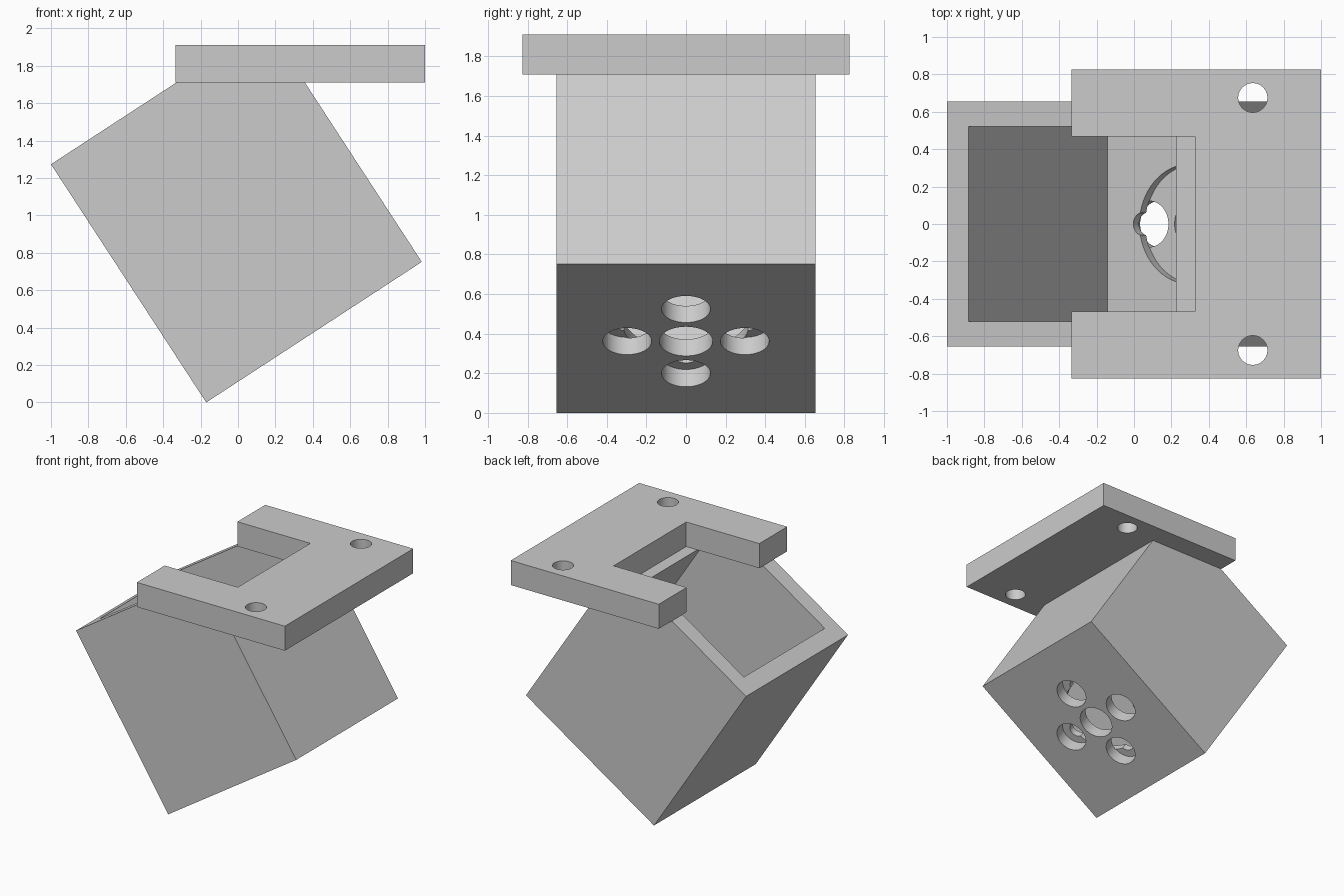
import bpy, bmesh
from math import radians
from mathutils import Matrix, Vector

old = bpy.data.objects.get("Cube")
if old:
    bpy.data.objects.remove(old, do_unlink=True)

grey = bpy.data.materials.new("light_grey")
grey.use_nodes = True
grey.diffuse_color = (0.6, 0.6, 0.6, 1)
grey.node_tree.nodes["Principled BSDF"].inputs["Base Color"].default_value = (0.6, 0.6, 0.6, 1)

WORLD = Matrix.Identity(4)
# Tilted frame of the housing: local x runs along its base, local z up its walls
TILT = Matrix.Translation((-0.17, 0, 0)) @ Matrix.Rotation(radians(-33.1), 4, 'Y')


def finish(name, bm, frame):
    bm.transform(frame)
    mesh = bpy.data.meshes.new(name)
    bm.to_mesh(mesh)
    bm.free()
    mesh.materials.append(grey)
    obj = bpy.data.objects.new(name, mesh)
    bpy.context.collection.objects.link(obj)
    return obj


def block(name, low, high, frame=WORLD):
    low, high = Vector(low), Vector(high)
    bm = bmesh.new()
    bmesh.ops.create_cube(bm, size=1, matrix=Matrix.Translation((low + high) / 2)
                          @ Matrix.Diagonal((*(high - low), 1)))
    return finish(name, bm, frame)


def cylinder(name, x, y, radius, bottom, top, frame=WORLD):
    bm = bmesh.new()
    bmesh.ops.create_cone(bm, cap_ends=True, segments=64, radius1=radius, radius2=radius,
                          depth=top - bottom, matrix=Matrix.Translation((x, y, (bottom + top) / 2)))
    return finish(name, bm, frame)


def carve(obj, cutters):
    bpy.context.view_layer.objects.active = obj
    for cutter in cutters:
        cutter.hide_render = True
        mod = obj.modifiers.new("cut", 'BOOLEAN')
        mod.operation = 'DIFFERENCE'
        mod.solver = 'EXACT'
        mod.object = cutter
        bpy.ops.object.modifier_apply(modifier=mod.name)
        bpy.data.objects.remove(cutter, do_unlink=True)
    bpy.ops.object.select_all(action='DESELECT')
    obj.select_set(True)
    bpy.ops.object.shade_smooth_by_angle(angle=radians(30))


# Open tilted housing, trimmed level beneath the mounting plate
PLATE_Z = 1.71
housing = block("tilted_housing", (0, -0.655, 0), (1.376, 0.655, 1.52), TILT)
FLOOR, SEAT, MID, SPACING = 0.16, 0.1, 0.662, 0.297
cutters = [
    block("trim", (-2, -2, PLATE_Z), (2, 2, 3)),
    block("cavity", (0.137, -0.52, FLOOR), (1.265, 0.52, 2), TILT),
    cylinder("round_recess", MID, 0, 0.32, SEAT, 0.3, TILT),
    cylinder("centre_hole", MID, 0, 0.135, -0.1, 0.3, TILT),
]
# Four counterbored screw holes around the centre
for dx, dy in ((1, 0), (-1, 0), (0, 1), (0, -1)):
    x, y = MID + dx * SPACING, dy * SPACING
    cutters.append(cylinder("counterbore", x, y, 0.123, -0.1, SEAT + 0.004, TILT))
    cutters.append(cylinder("screw_hole", x, y, 0.062, -0.1, 0.3, TILT))
carve(housing, cutters)

# Notched mounting plate with two bolt holes
plate = block("mounting_plate", (-0.333, -0.826, PLATE_Z), (1, 0.826, 1.91))
carve(plate, [block("notch", (-1, -0.467, 1.5), (0.325, 0.467, 2.2))]
      + [cylinder("bolt_hole", 0.635, side * 0.675, 0.078, 1.5, 2.2) for side in (-1, 1)])
